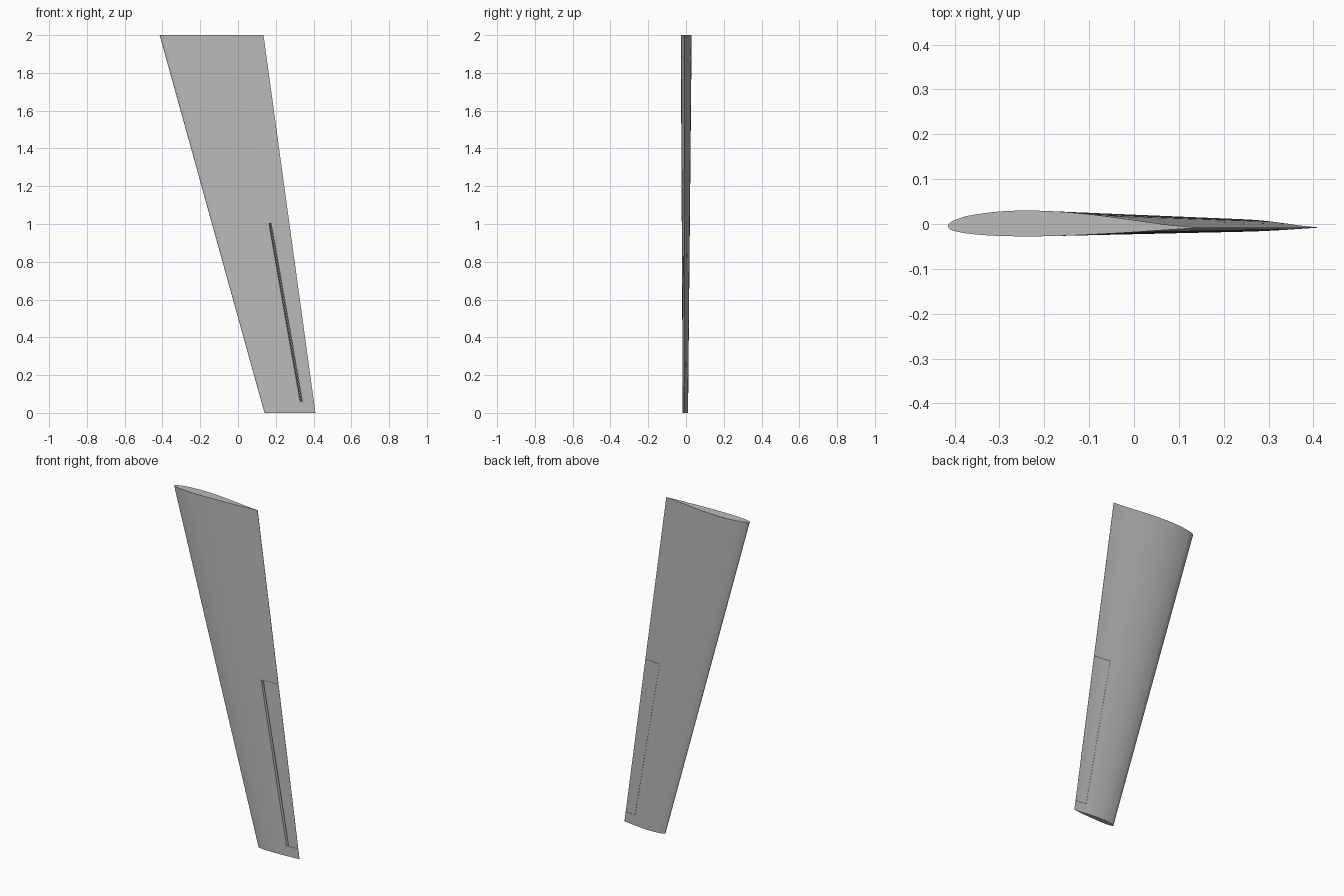
import bpy, bmesh
from mathutils import Vector

cube = bpy.data.objects.get("Cube")
if cube:
    bpy.data.objects.remove(cube)

grey = bpy.data.materials.new("light_grey")
grey.use_nodes = True
grey.diffuse_color = (0.5, 0.5, 0.5, 1)
grey.node_tree.nodes["Principled BSDF"].inputs["Base Color"].default_value = (0.5, 0.5, 0.5, 1)

# Root aerofoil: chord fraction and height, from trailing edge over the back to the front skin
CAMBERED = [(1, -.0075), (.88, -.001), (.75, .009), (.6, .020), (.45, .0275), (.32, .030),
            (.2, .0275), (.1, .0200), (.05, .0135), (.0125, .0040), (0, -.005),
            (.0125, -.013), (.05, -.0185), (.1, -.0225), (.2, -.0265), (.35, -.0275),
            (.5, -.0255), (.7, -.0200), (.85, -.0145), (1, -.0090)]
CHORD_Y = -.0075


def smooth_curve(points, steps=4):
    """Catmull-Rom curve through the points."""
    p = [Vector(q) for q in points]
    p = [p[0] * 2 - p[1]] + p + [p[-1] * 2 - p[-2]]
    out = []
    for a, b, c, d in zip(p, p[1:], p[2:], p[3:]):
        for i in range(steps):
            t = i / steps
            out.append(b + (c - a) * t / 2 + (a * 2 - b * 5 + c * 4 - d) * t * t / 2
                       + (b * 3 - a - c * 3 + d) * t ** 3 / 2)
    return out + [p[-2]]


PROFILE = smooth_curve(CAMBERED)


def section(z):
    """Aerofoil outline at height z on the tapered, swept wing."""
    s = z / 2
    lead, trail = .14 - .555 * s, .41 - .275 * s
    scale = (trail - lead) / .55
    return [(lead + (trail - lead) * p.x, CHORD_Y + (p.y - CHORD_Y) * scale, z) for p in PROFILE]


def loft(name, low, high):
    """Closed solid between two matching outlines."""
    bm = bmesh.new()
    a = [bm.verts.new(v) for v in low]
    b = [bm.verts.new(v) for v in high]
    n = len(a)
    bm.faces.new(a)
    bm.faces.new(b)
    for i in range(n):
        j = (i + 1) % n
        bm.faces.new((a[i], a[j], b[j], b[i]))
    bmesh.ops.recalc_face_normals(bm, faces=bm.faces)
    mesh = bpy.data.meshes.new(name)
    bm.to_mesh(mesh)
    bm.free()
    mesh.materials.append(grey)
    ob = bpy.data.objects.new(name, mesh)
    bpy.context.collection.objects.link(ob)
    return ob


def select(ob):
    bpy.ops.object.select_all(action='DESELECT')
    ob.select_set(True)
    bpy.context.view_layer.objects.active = ob


def cut(ob, cutter, operation):
    mod = ob.modifiers.new("cut", 'BOOLEAN')
    mod.object, mod.operation, mod.solver = cutter, operation, 'EXACT'
    select(ob)
    bpy.ops.object.modifier_apply(modifier=mod.name)


def flap_block(name, side, inset):
    """Block behind the hinge line; its front edge forms one wall of the V groove."""
    def outline(z, hinge, back, half):
        x = hinge + side * .0004
        return [(hinge + side * half, -.04, z), (x, back, z), (x, .04, z),
                (.6, .04, z), (.6, -.04, z)]
    ob = loft(name, outline(.06 + inset, .335, 0, .019), outline(1.003 - inset, .17, .004, .0136))
    ob.hide_render = True
    return ob


opening = flap_block("flap_opening", -1, 0)
core = flap_block("flap_core", 1, .001)

# Stacked wing panels, with the flap split at the same seams
parts = []
levels = [0, .33, .887, 1.445, 2]
names = ["tip", "outer", "middle", "root"]
for name, z0, z1 in zip(names, levels, levels[1:]):
    panel = loft(name + "_wing_panel", section(z0), section(z1))
    parts.append(panel)
    if z0 < 1:
        cut(panel, opening, 'DIFFERENCE')
        flap = loft(name + "_flap", section(z0), section(z1))
        cut(flap, core, 'INTERSECT')
        parts.append(flap)

for helper in (opening, core):
    bpy.data.objects.remove(helper)
for ob in parts:
    select(ob)
    bpy.ops.object.shade_smooth_by_angle(angle=.6)
